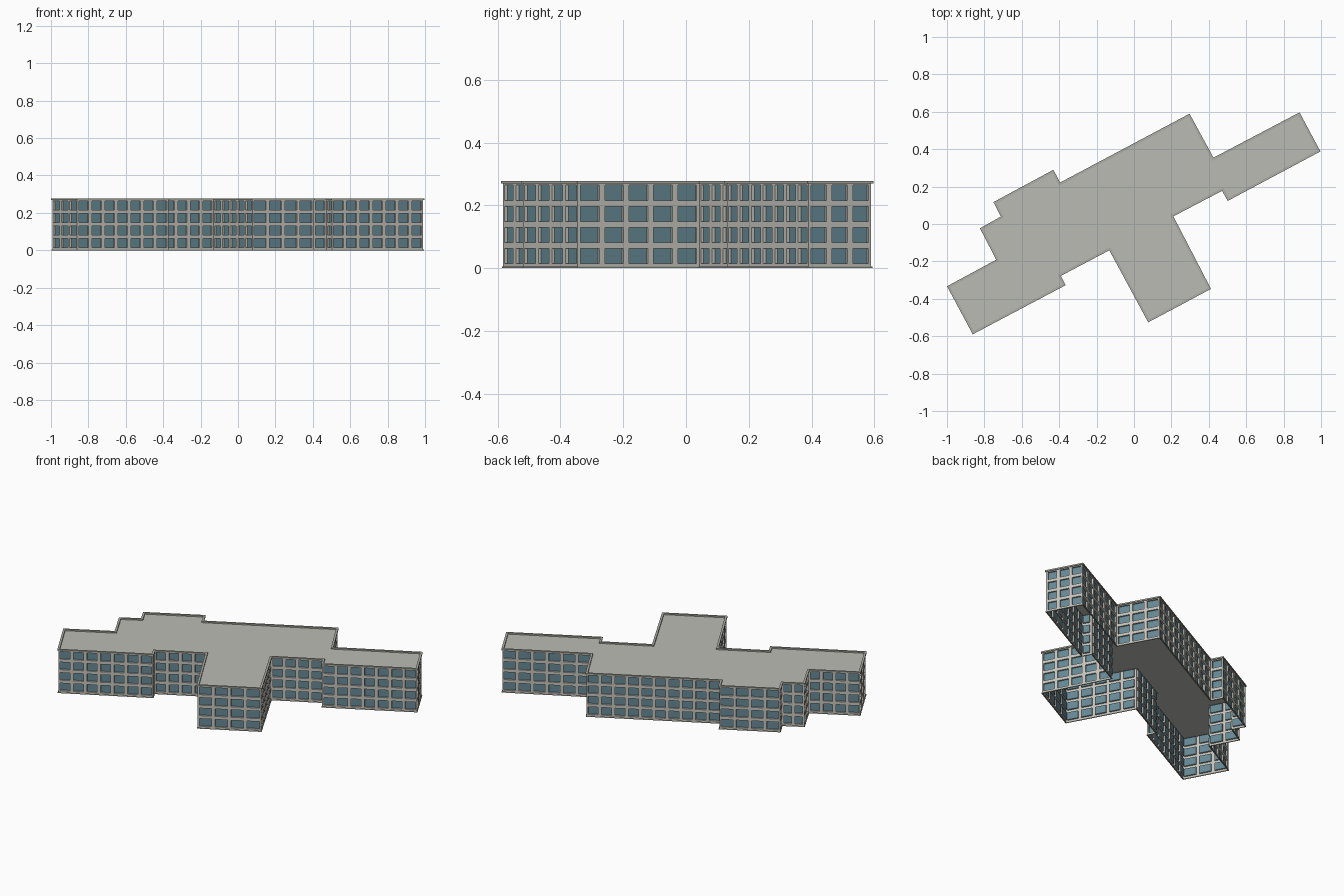
import bpy, bmesh
from mathutils import Vector

if "Cube" in bpy.data.objects:
    bpy.data.objects.remove(bpy.data.objects["Cube"])

# Footprint, counter-clockwise
PLAN = [Vector(p) for p in [
    (-0.993, -0.335), (-0.86, -0.583), (-0.372, -0.325), (-0.397, -0.275),
    (-0.13, -0.134), (0.078, -0.519), (0.405, -0.345), (0.204, 0.043),
    (0.473, 0.184), (0.503, 0.13), (0.99, 0.39), (0.883, 0.59),
    (0.423, 0.348), (0.295, 0.583), (-0.397, 0.215), (-0.433, 0.283),
    (-0.745, 0.115), (-0.705, 0.038), (-0.817, -0.025), (-0.73, -0.193)]]
WALL_TOP, TOP = 0.27, 0.278
FLOORS, FLOOR_H, SILL, WIN_H = 4, 0.067, 0.015, 0.048
BAY, GAP, RECESS = 0.0825, 0.02, 0.01


def material(name, rgb):
    m = bpy.data.materials.new(name)
    m.diffuse_color = (*rgb, 1)
    m.use_nodes = True
    m.node_tree.nodes["Principled BSDF"].inputs["Base Color"].default_value = m.diffuse_color
    return m


WALL = material("wall_concrete", (0.56, 0.55, 0.50))
GLASS = material("window_glass", (0.13, 0.25, 0.30))
ROOF = material("roof_grey", (0.50, 0.50, 0.46))
TRIM = material("trim_grey", (0.42, 0.42, 0.38))


def finish(bm, name, mats):
    bmesh.ops.remove_doubles(bm, verts=bm.verts, dist=1e-5)
    me = bpy.data.meshes.new(name)
    bm.to_mesh(me)
    bm.free()
    for m in mats:
        me.materials.append(m)
    ob = bpy.data.objects.new(name, me)
    bpy.context.collection.objects.link(ob)


def offset(d):
    """Footprint moved outward by d with mitred corners."""
    out = []
    for i, p in enumerate(PLAN):
        a = (p - PLAN[i - 1]).normalized()
        b = (PLAN[(i + 1) % len(PLAN)] - p).normalized()
        na, nb = Vector((a.y, -a.x)), Vector((b.y, -b.x))
        out.append(p + (na + nb) * d / (1 + na.dot(nb)))
    return out


def ring(name, outer, inner, z0, z1, mat):
    """Closed band that follows the footprint."""
    bm = bmesh.new()
    loops = [[bm.verts.new((p.x, p.y, z)) for p in pts]
             for pts, z in ((outer, z0), (outer, z1), (inner, z1), (inner, z0))]
    n = len(outer)
    for k in range(4):
        lo, hi = loops[k], loops[(k + 1) % 4]
        for i in range(n):
            j = (i + 1) % n
            bm.faces.new((lo[i], lo[j], hi[j], hi[i]))
    finish(bm, name, [mat])


# Walls: a grid per side, with recessed window cells
bm = bmesh.new()
for i, p in enumerate(PLAN):
    q = PLAN[(i + 1) % len(PLAN)]
    length = (q - p).length
    u = (q - p) / length
    inward = Vector((-u.y, u.x))
    bays = max(1, round(length / BAY))
    pitch = length / bays
    us = [0] + [b * pitch + s for b in range(bays)
                for s in (GAP / 2, pitch - GAP / 2)] + [length]
    zs = [0] + [f * FLOOR_H + s for f in range(FLOORS)
                for s in (SILL, SILL + WIN_H)] + [WALL_TOP]

    def vert(s, z, depth=0.0):
        w = p + u * s + inward * depth
        return bm.verts.new((w.x, w.y, z))

    for a in range(len(us) - 1):
        for c in range(len(zs) - 1):
            corners = [(us[a], zs[c]), (us[a + 1], zs[c]),
                       (us[a + 1], zs[c + 1]), (us[a], zs[c + 1])]
            if a % 2 and c % 2:
                for k in range(4):
                    s, t = corners[k], corners[(k + 1) % 4]
                    bm.faces.new((vert(*s), vert(*t),
                                  vert(*t, RECESS), vert(*s, RECESS)))
                pane = bm.faces.new([vert(*s, RECESS) for s in corners])
                pane.material_index = 1
            else:
                bm.faces.new([vert(*s) for s in corners])
finish(bm, "walls_with_windows", [WALL, GLASS])

# Flat roof
bm = bmesh.new()
bm.faces.new([bm.verts.new((p.x, p.y, WALL_TOP)) for p in PLAN])
finish(bm, "roof", [ROOF])

# Roof edge and base trim
ring("parapet", offset(0.005), offset(-0.008), WALL_TOP - 0.001, TOP, TRIM)
ring("base_trim", offset(0.003), offset(-0.003), 0, 0.005, TRIM)
